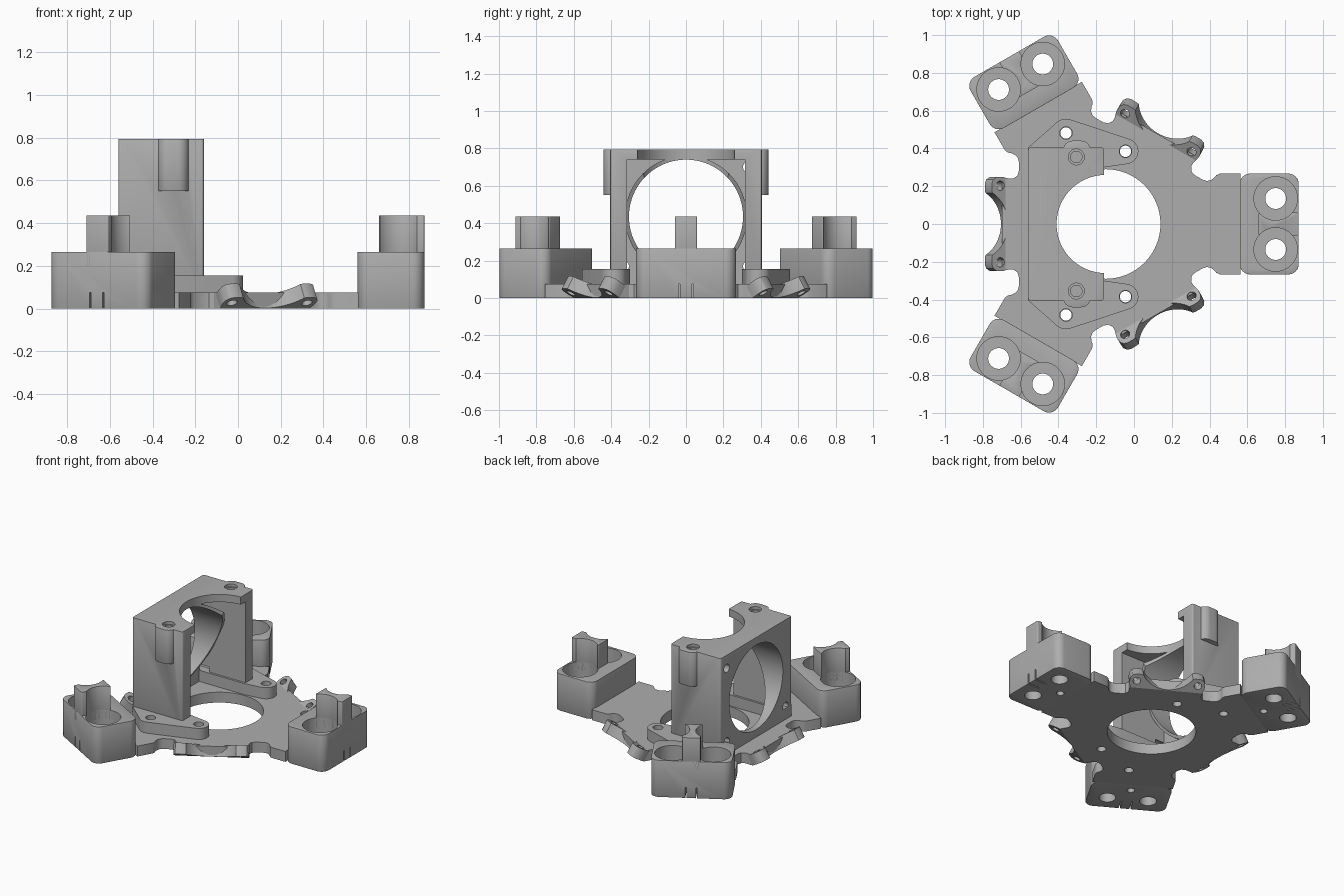
import bpy, bmesh, math
from math import cos, sin, pi, radians
from mathutils import Matrix, Vector
from mathutils.geometry import convex_hull_2d

if "Cube" in bpy.data.objects:
    bpy.data.objects.remove(bpy.data.objects["Cube"])

grey = bpy.data.materials.new("light_grey")
grey.use_nodes = True
grey.diffuse_color = (0.42, 0.42, 0.42, 1)
grey.node_tree.nodes["Principled BSDF"].inputs["Base Color"].default_value = (0.42, 0.42, 0.42, 1)

CX = -0.15          # axis of the three-armed plate
PLATE = 0.075       # plate thickness
UP = Matrix.Identity(4)
ALONG_X = Matrix(((0, 0, 1, 0), (1, 0, 0, 0), (0, 1, 0, 0), (0, 0, 0, 1)))
ALONG_Y = Matrix(((1, 0, 0, 0), (0, 0, 1, 0), (0, 1, 0, 0), (0, 0, 0, 1)))


def turn(angle):
    return Matrix.Translation((CX, 0, 0)) @ Matrix.Rotation(radians(angle), 4, "Z")


def circle(x, y, r, n=64):
    return [(x + r * cos(2 * pi * i / n), y + r * sin(2 * pi * i / n)) for i in range(n)]


def rect(x0, x1, y0, y1):
    return [(x0, y0), (x1, y0), (x1, y1), (x0, y1)]


def hull(points):
    return [points[i] for i in convex_hull_2d([Vector(p) for p in points])]


def round_rect(x0, x1, y0, y1, r):
    return hull([p for x in (x0 + r, x1 - r) for y in (y0 + r, y1 - r) for p in circle(x, y, r, 32)])


def mesh_of(obj):
    bpy.context.view_layer.update()
    graph = bpy.context.evaluated_depsgraph_get()
    return bpy.data.meshes.new_from_object(obj.evaluated_get(graph))


def prism(name, loops, a, b, matrix=UP):
    """Filled outline, with further loops as holes, extruded from a to b."""
    curve = bpy.data.curves.new(name, "CURVE")
    curve.dimensions, curve.fill_mode, curve.extrude = "2D", "BOTH", (b - a) / 2
    for loop in loops:
        spline = curve.splines.new("POLY")
        spline.points.add(len(loop) - 1)
        for point, co in zip(spline.points, loop):
            point.co = (co[0], co[1], 0, 1)
        spline.use_cyclic_u = True
    temp = bpy.data.objects.new(name, curve)
    bpy.context.collection.objects.link(temp)
    mesh = mesh_of(temp)
    bpy.data.objects.remove(temp)
    bm = bmesh.new()
    bm.from_mesh(mesh)
    bmesh.ops.remove_doubles(bm, verts=bm.verts, dist=1e-5)
    bm.transform(matrix @ Matrix.Translation((0, 0, (a + b) / 2)))
    bmesh.ops.recalc_face_normals(bm, faces=bm.faces)
    bm.to_mesh(mesh)
    bm.free()
    mesh.materials.clear()
    mesh.materials.append(grey)
    obj = bpy.data.objects.new(name, mesh)
    bpy.context.collection.objects.link(obj)
    return obj


def combine(obj, tools, operation="DIFFERENCE"):
    for tool in tools:
        mod = obj.modifiers.new("cut", "BOOLEAN")
        mod.operation, mod.solver, mod.object = operation, "EXACT", tool
    mesh = mesh_of(obj)
    obj.modifiers.clear()
    obj.data = mesh
    for tool in tools:
        bpy.data.objects.remove(tool)


def soften(obj, width):
    mod = obj.modifiers.new("soft_edges", "BEVEL")
    mod.width, mod.segments, mod.limit_method, mod.angle_limit = width, 2, "ANGLE", radians(50)
    obj.data = mesh_of(obj)
    obj.modifiers.clear()


def smooth(obj):
    bpy.ops.object.select_all(action="DESELECT")
    obj.select_set(True)
    bpy.context.view_layer.objects.active = obj
    bpy.ops.object.shade_smooth_by_angle(angle=radians(32))


def repeat(obj, angles):
    smooth(obj)
    for i, angle in enumerate(angles):
        copy = obj if i == 0 else obj.copy()
        if i:
            bpy.context.collection.objects.link(copy)
        copy.matrix_world = turn(angle)


# Base plate: notched outline repeated round the axis
half = [(0.55, 0.24), (0.49, 0.24), (0.468, 0.255), (0.46, 0.28), (0.46, 0.33),
        (0.465, 0.35), (0.478, 0.365)]
arm_edge = [(0.575, 0.245), (0.585, 0.258), (0.605, 0.267), (0.715, 0.267)]
screws = [(x, s * y) for x, y in ((-0.36, 0.482), (-0.045, 0.385)) for s in (1, -1)]
outline = []
for k in range(3):
    arm, ear = turn(120 * k), turn(120 * k + 60)
    outline += [arm @ Vector((u, v, 0)) for u, v in reversed(arm_edge)]
    outline += [ear @ Vector((u, -v, 0)) for u, v in reversed(half)]
    outline += [ear @ Vector((u, v, 0)) for u, v in half]
    outline += [turn(120 * k + 120) @ Vector((u, -v, 0)) for u, v in arm_edge]
smooth(prism("base_plate", [outline, circle(CX, 0, 0.29, 96)]
             + [circle(x, y, 0.03, 24) for x, y in screws], 0, PLATE))

# Upturned ears between the arms
R = 0.19
arc = [(0.005 + R - R * cos(t), R * sin(t)) for t in (radians(i * 5) for i in range(13))]
side = arc + [(0.104, 0.18), (0.104, 0.215), (0.095, 0.235), (0.075, 0.248), (0.04, 0.25), (0, 0.24)]
ear_outline = side + [(u, -v) for u, v in reversed(side[1:])]
tilt = Matrix.Translation((0.55, 0, 0)) @ Matrix.Rotation(radians(-30), 4, "Y")
ear = prism("ear", [ear_outline] + [circle(0.052, s * 0.203, 0.025, 24) for s in (1, -1)],
            0, PLATE, tilt)
repeat(ear, (60, 180, 300))

# Arm end blocks with two stepped pockets, a snap slot and a blind hole
block = prism("arm_block", [round_rect(0.71, 1.022, -0.267, 0.267, 0.055)], 0, 0.265)
soften(block, 0.008)
cutters = [prism("blind_hole", [circle(0.78, 0, 0.025, 24)], -0.1, 0.06)]
for s in (1, -1):
    cutters.append(prism("pocket", [circle(0.9, s * 0.135, 0.115)], 0.1, 0.4))
    cutters.append(prism("through_hole", [circle(0.9, s * 0.135, 0.055, 40)], -0.1, 0.3))
    cutters.append(prism("slot", [rect(0.93, 1.1, s * 0.035 - 0.004, s * 0.035 + 0.004)], -0.1, 0.075))
combine(block, cutters)
repeat(block, (0, 120, 240))

# Waisted post between the pockets
post = prism("post", [round_rect(0.81, 1.022, -0.06, 0.06, 0.008)], 0.2, 0.435)
combine(post, [prism("waist", [circle(0.9, s * 0.135, 0.115)], 0.1, 0.6) for s in (1, -1)])
soften(post, 0.005)
repeat(post, (0, 120, 240))

# Tower feet
for s, name in ((1, "left_foot"), (-1, "right_foot")):
    pts = circle(-0.36, s * 0.482, 0.075, 40) + circle(-0.045, s * 0.385, 0.068, 40)
    pts += [(-0.56, s * 0.3), (-0.56, s * 0.405), (-0.16, s * 0.3)]
    holes = [circle(x, y, 0.033, 32) for x, y in screws if x and y * s > 0]
    smooth(prism(name, [hull(pts)] + holes, PLATE, 0.155))

# Tower: hollow box with side bosses, round back opening and open top
tower = prism("tower", [round_rect(-0.56, -0.16, -0.405, 0.405, 0.012)], PLATE, 0.795)
bosses = []
for s in (1, -1):
    boss = prism("boss", [round_rect(-0.375, -0.23, min(s * 0.3, s * 0.441), max(s * 0.3, s * 0.441), 0.05)],
                 0.55, 0.795)
    for v in boss.data.vertices:      # sloped underside
        if v.co.z < 0.6 and abs(v.co.y) < 0.4:
            v.co.z -= 0.02
    bosses.append(boss)
combine(tower, bosses, "UNION")
soften(tower, 0.006)


def top_cutter():
    return prism("top_cutter", [circle(CX, 0, 0.26, 96)], 0.6, 1)


cutters = [prism("inner_cutter", [rect(-0.52, 0.1, -0.315, 0.315)], 0, 0.74),
           prism("bore", [circle(0, 0.435, 0.305, 96)], -1, -0.4, ALONG_X), top_cutter()]
for s in (1, -1):
    cutters.append(prism("top_screw_hole", [circle(-0.305, s * 0.355, 0.03, 32)], 0.65, 0.9))
    cutters.append(prism("top_recess", [circle(-0.305, s * 0.355, 0.042, 32)], 0.775, 0.9))
    for z in (0.17, 0.7):
        cutters.append(prism("back_screw_hole", [circle(s * 0.335, z, 0.03, 32)], -0.7, -0.45, ALONG_X))
combine(tower, cutters)
smooth(tower)

# Curved hood behind the opening, cut on a slant
hood = prism("hood", [circle(0, 0.435, 0.326, 96), circle(0, 0.435, 0.305, 96)], -0.545, -0.2, ALONG_X)
slant = [(-0.18, 0.85), (-0.24, 0.74), (-0.52, 0.12), (-0.52, 0), (0.2, 0), (0.2, 0.85)]
combine(hood, [prism("slant_cutter", [slant], -0.6, 0.6, ALONG_Y), top_cutter()])
smooth(hood)
